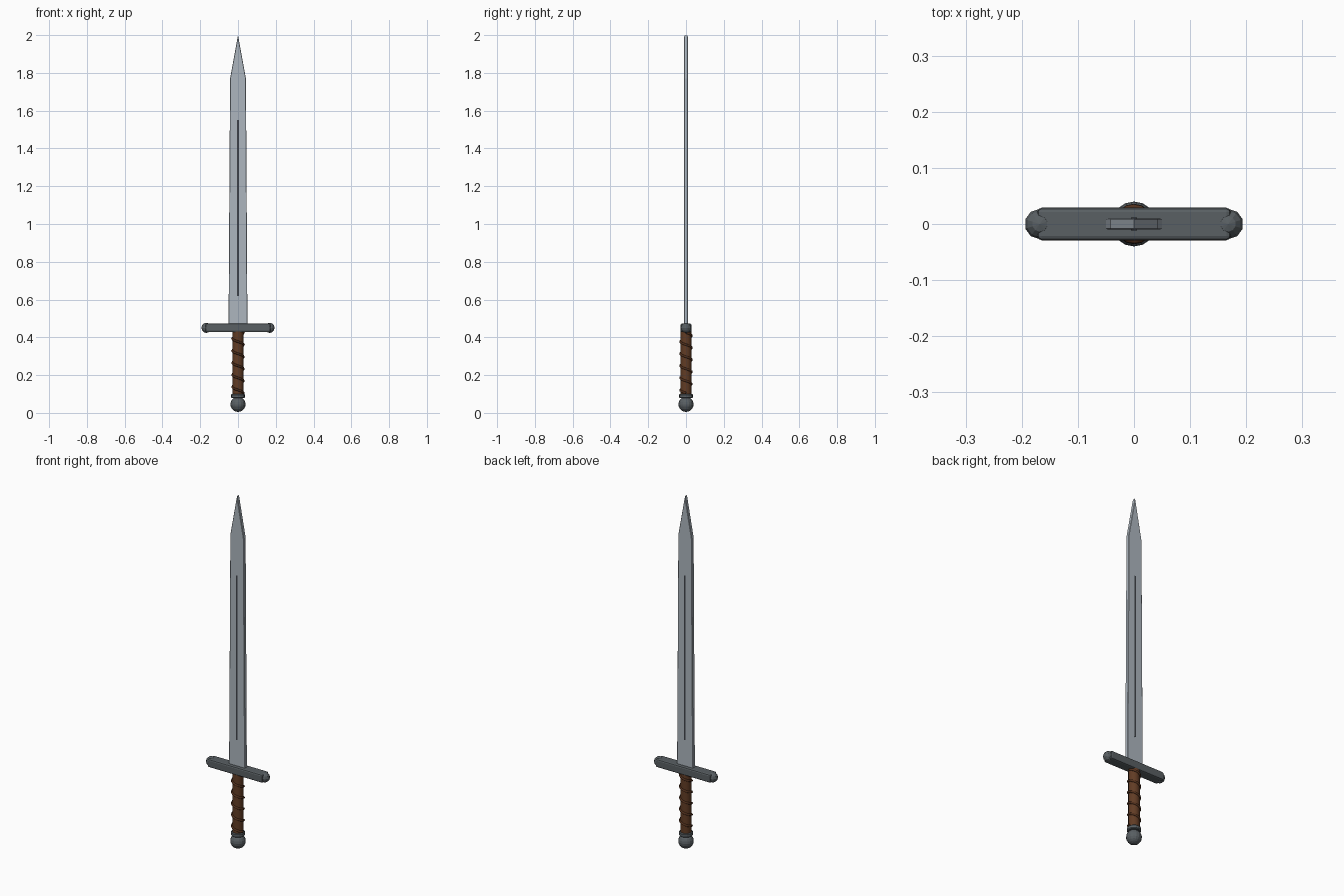
import bpy, bmesh, math

if "Cube" in bpy.data.objects:
    bpy.data.objects.remove(bpy.data.objects["Cube"])

def mat(name, c):
    m = bpy.data.materials.new(name)
    m.diffuse_color = (*c, 1)
    m.use_nodes = True
    m.node_tree.nodes["Principled BSDF"].inputs["Base Color"].default_value = m.diffuse_color
    return m

STEEL = mat("blade_steel", (0.42, 0.47, 0.52))
IRON = mat("dark_iron", (0.10, 0.115, 0.125))
GROOVE = mat("groove_dark", (0.05, 0.055, 0.065))
LEATHER = mat("leather_brown", (0.12, 0.045, 0.018))
WRAP = mat("wrap_brown", (0.085, 0.03, 0.012))

def finish(o, name, m, smooth=None, bevel=0, segs=1):
    o.name = name
    o.data.materials.append(m)
    if bevel:
        b = o.modifiers.new("bevel", 'BEVEL')
        b.width, b.segments = bevel, segs
    if smooth:
        bpy.context.view_layer.objects.active = o
        bpy.ops.object.select_all(action='DESELECT')
        o.select_set(True)
        bpy.ops.object.shade_smooth_by_angle(angle=math.radians(smooth))
    return o

def box(name, loc, size, m, **k):
    bpy.ops.mesh.primitive_cube_add(size=1, location=loc)
    o = bpy.context.object
    o.scale = size
    bpy.ops.object.transform_apply(location=False, rotation=False, scale=True)
    return finish(o, name, m, **k)

def cyl(name, z0, z1, r, m, n=16, **k):
    bpy.ops.mesh.primitive_cylinder_add(vertices=n, radius=r, depth=z1 - z0,
                                        location=(0, 0, (z0 + z1) / 2))
    return finish(bpy.context.object, name, m, **k)

def ball(name, loc, r, m, seg, ring, **k):
    bpy.ops.mesh.primitive_uv_sphere_add(segments=seg, ring_count=ring, radius=r, location=loc)
    return finish(bpy.context.object, name, m, **k)

# Blade: flat profile extruded through y
half = [(0.05, 0.46), (0.042, 1.77), (0.0, 2.0)]
prof = half + [(-x, z) for x, z in half[1::-1]]
bm = bmesh.new()
f = bm.faces.new([bm.verts.new((x, -0.01, z)) for x, z in prof])
r = bmesh.ops.extrude_face_region(bm, geom=[f])
for v in r["geom"]:
    if isinstance(v, bmesh.types.BMVert):
        v.co.y = 0.01
bmesh.ops.recalc_face_normals(bm, faces=bm.faces)
me = bpy.data.meshes.new("blade")
bm.to_mesh(me)
bm.free()
blade = bpy.data.objects.new("blade", me)
bpy.context.collection.objects.link(blade)
finish(blade, "blade", STEEL, bevel=0.002)

# Dark groove on both faces, crossguard and its end knobs
box("fuller", (0, 0, 1.085), (0.01, 0.023, 0.93), GROOVE)
box("crossguard", (0, 0, 0.45), (0.345, 0.058, 0.046), IRON, bevel=0.008, segs=2)
for s, n in ((-1, "left"), (1, "right")):
    ball(n + "_guard_knob", (s * 0.168, 0, 0.45), 0.027, IRON, 10, 6)

# Grip, collar and pommel
cyl("grip", 0.09, 0.43, 0.029, LEATHER, smooth=30)
cyl("collar", 0.078, 0.1, 0.036, IRON, bevel=0.004)
ball("pommel", (0, 0, 0.045), 0.04, IRON, 16, 10)

# Spiral cord around the grip
turns, per = 5, 16
cu = bpy.data.curves.new("grip_wrap", 'CURVE')
cu.dimensions = '3D'
cu.bevel_depth, cu.bevel_resolution = 0.006, 1
cu.use_fill_caps = True
sp = cu.splines.new('POLY')
n = turns * per
sp.points.add(n)
for i in range(n + 1):
    a = -2 * math.pi * i / per
    sp.points[i].co = (0.03 * math.cos(a), 0.03 * math.sin(a), 0.105 + 0.32 * i / n, 1)
o = bpy.data.objects.new("grip_wrap", cu)
bpy.context.collection.objects.link(o)
cu.materials.append(WRAP)
